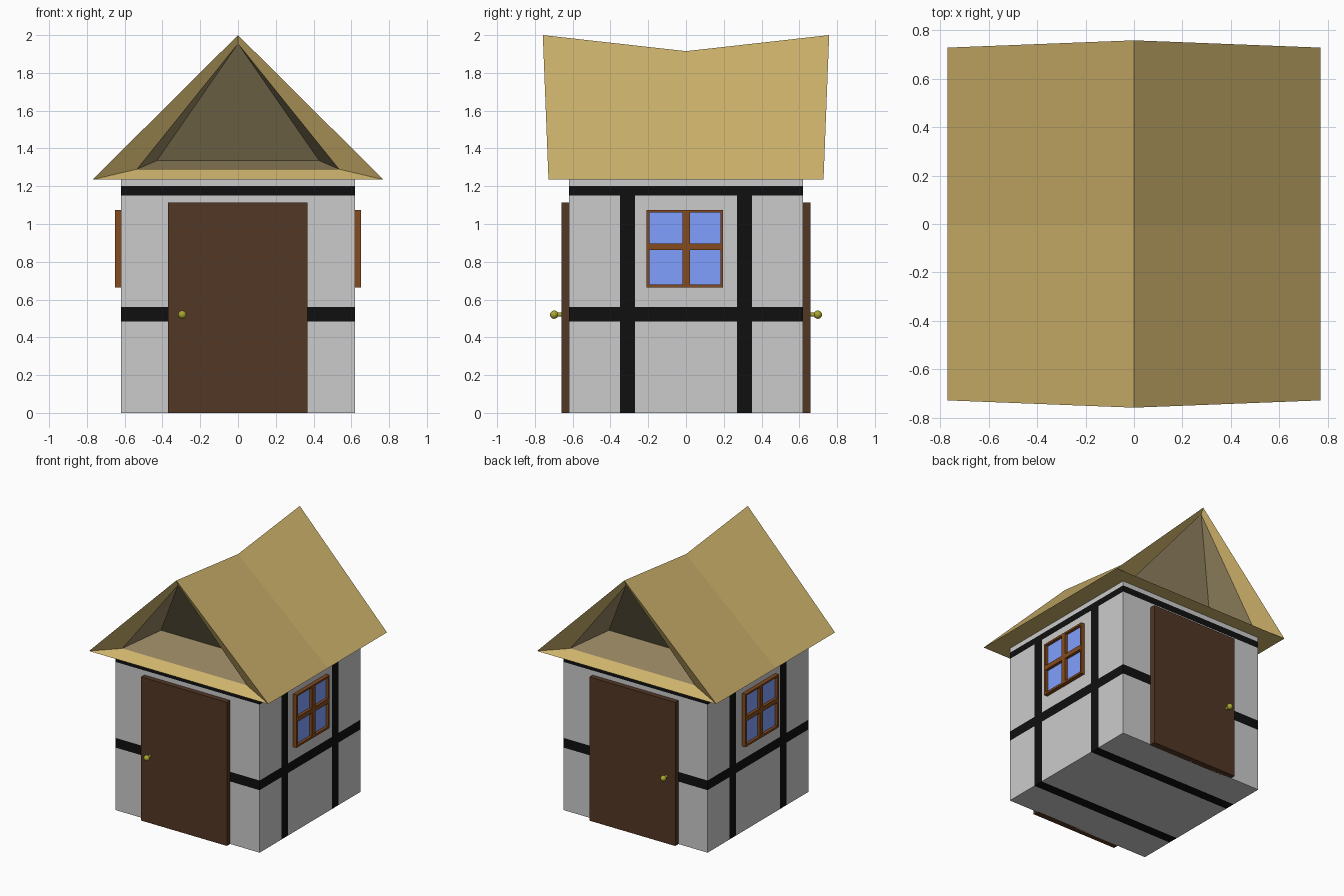
import bpy, bmesh
from mathutils import Vector, Matrix

if "Cube" in bpy.data.objects:
    bpy.data.objects.remove(bpy.data.objects["Cube"])


def mat(name, rgb):
    m = bpy.data.materials.new(name)
    m.diffuse_color = (*rgb, 1)
    m.use_nodes = True
    m.node_tree.nodes["Principled BSDF"].inputs["Base Color"].default_value = m.diffuse_color
    return m


THATCH = mat("thatch", (0.62, 0.45, 0.15))
GABLE = mat("gable_lining", (0.34, 0.265, 0.135))
TIMBER = mat("timber", (0.005, 0.005, 0.005))
PLASTER = mat("plaster", (0.8, 0.8, 0.8))
DOOR = mat("door_wood", (0.086, 0.038, 0.018))
FRAME = mat("window_wood", (0.23, 0.07, 0.013))
GLASS = mat("glass", (0.22, 0.35, 1.0))
BRASS = mat("brass", (0.4, 0.38, 0.03))


def finish(name, bm, *mats):
    bmesh.ops.recalc_face_normals(bm, faces=bm.faces)
    me = bpy.data.meshes.new(name)
    bm.to_mesh(me)
    bm.free()
    for m in mats:
        me.materials.append(m)
    ob = bpy.data.objects.new(name, me)
    bpy.context.collection.objects.link(ob)
    return ob


def add_box(bm, lo, hi):
    lo, hi = Vector(lo), Vector(hi)
    bmesh.ops.create_cube(bm, size=1, matrix=Matrix.Translation((lo + hi) / 2)
                          @ Matrix.Diagonal((*(hi - lo), 1)))


# Walls: one box sliced into plaster and flush timber bands
W, EAVE = 0.62, 1.235
bm = bmesh.new()
add_box(bm, (-W, -W, 0), (W, W, EAVE))
cuts = [((0, y, 0), (0, 1, 0)) for y in (-0.35, -0.27, 0.27, 0.35)]
cuts += [((0, 0, z), (0, 0, 1)) for z in (0.485, 0.56, 1.15, 1.2)]
for co, no in cuts:
    bmesh.ops.bisect_plane(bm, geom=bm.verts[:] + bm.edges[:] + bm.faces[:],
                           plane_co=co, plane_no=no)
for f in bm.faces:
    c = f.calc_center_median()
    post = 0.27 < abs(c.y) < 0.35 and c.z < 1.2
    rail = 0.485 < c.z < 0.56 or 1.15 < c.z < 1.2
    f.material_index = int(post or rail)
finish("walls", bm, PLASTER, TIMBER)

# Roof: sagging ridge, with a hollow gable at each end
bm = bmesh.new()


def face(pts, index=0):
    bm.faces.new(pts).material_index = index


mid_l, mid_r, mid_t = [bm.verts.new(p) for p in
                       ((-0.77, 0, EAVE), (0.77, 0, EAVE), (0, 0, 1.915))]
for s in (-1, 1):
    # outer rim, inner rim and back of the hollow
    L, R, T, l, r, t, bl, br = [bm.verts.new((x, s * y, z)) for x, y, z in (
        (-0.77, 0.728, EAVE), (0.77, 0.728, EAVE), (0, 0.758, 2.0),
        (-0.535, 0.655, 1.29), (0.535, 0.655, 1.29), (0, 0.735, 1.955),
        (-0.43, 0.33, 1.335), (0.43, 0.33, 1.335))]
    for rim in ((L, R, r, l), (R, T, t, r), (T, L, l, t)):
        face(rim)
    for hollow in ((l, r, br, bl), (r, t, br), (t, l, bl), (bl, br, t)):
        face(hollow, 1)
    face((R, mid_r, mid_t, T))
    face((L, T, mid_t, mid_l))
    face((L, mid_l, mid_r, R))
finish("roof", bm, THATCH, GABLE)

# Doors and knobs, front and back
for s, side in ((-1, "front"), (1, "back")):
    bm = bmesh.new()
    add_box(bm, (-0.37, min(s * 0.61, s * 0.66), 0), (0.367, max(s * 0.61, s * 0.66), 1.115))
    finish(side + "_door", bm, DOOR)

    bm = bmesh.new()
    bmesh.ops.create_uvsphere(bm, u_segments=16, v_segments=10, radius=0.022,
                              matrix=Matrix.Translation((-0.295, s * 0.698, 0.52)))
    bmesh.ops.create_cone(bm, cap_ends=True, segments=12, radius1=0.011, radius2=0.011,
                          depth=0.04, matrix=Matrix.Translation((-0.295, s * 0.67, 0.52))
                          @ Matrix.Rotation(1.5707963, 4, 'X'))
    knob = finish(side + "_door_knob", bm, BRASS)
    for p in knob.data.polygons:
        p.use_smooth = len(p.vertices) <= 4

# Windows, left and right: frame bars around recessed glass
Y0, Y1, Z0, Z1 = -0.21, 0.196, 0.665, 1.075
for s, side in ((-1, "left"), (1, "right")):
    def x_range(a, b):
        return sorted((s * a, s * b))
    bm = bmesh.new()
    x0, x1 = x_range(0.615, 0.65)
    for a, b in ((Y0, Y0 + 0.016), (-0.019, 0.021), (Y1 - 0.014, Y1)):
        add_box(bm, (x0, a, Z0), (x1, b, Z1))
    for a, b in ((Z0, Z0 + 0.016), (0.862, 0.898), (Z1 - 0.014, Z1)):
        for c, d in ((Y0 + 0.016, -0.019), (0.021, Y1 - 0.014)):
            add_box(bm, (x0, c, a), (x1, d, b))
    finish(side + "_window_frame", bm, FRAME)
    bm = bmesh.new()
    x0, x1 = x_range(0.61, 0.628)
    add_box(bm, (x0, Y0 + 0.01, Z0 + 0.01), (x1, Y1 - 0.01, Z1 - 0.01))
    finish(side + "_window_glass", bm, GLASS)
